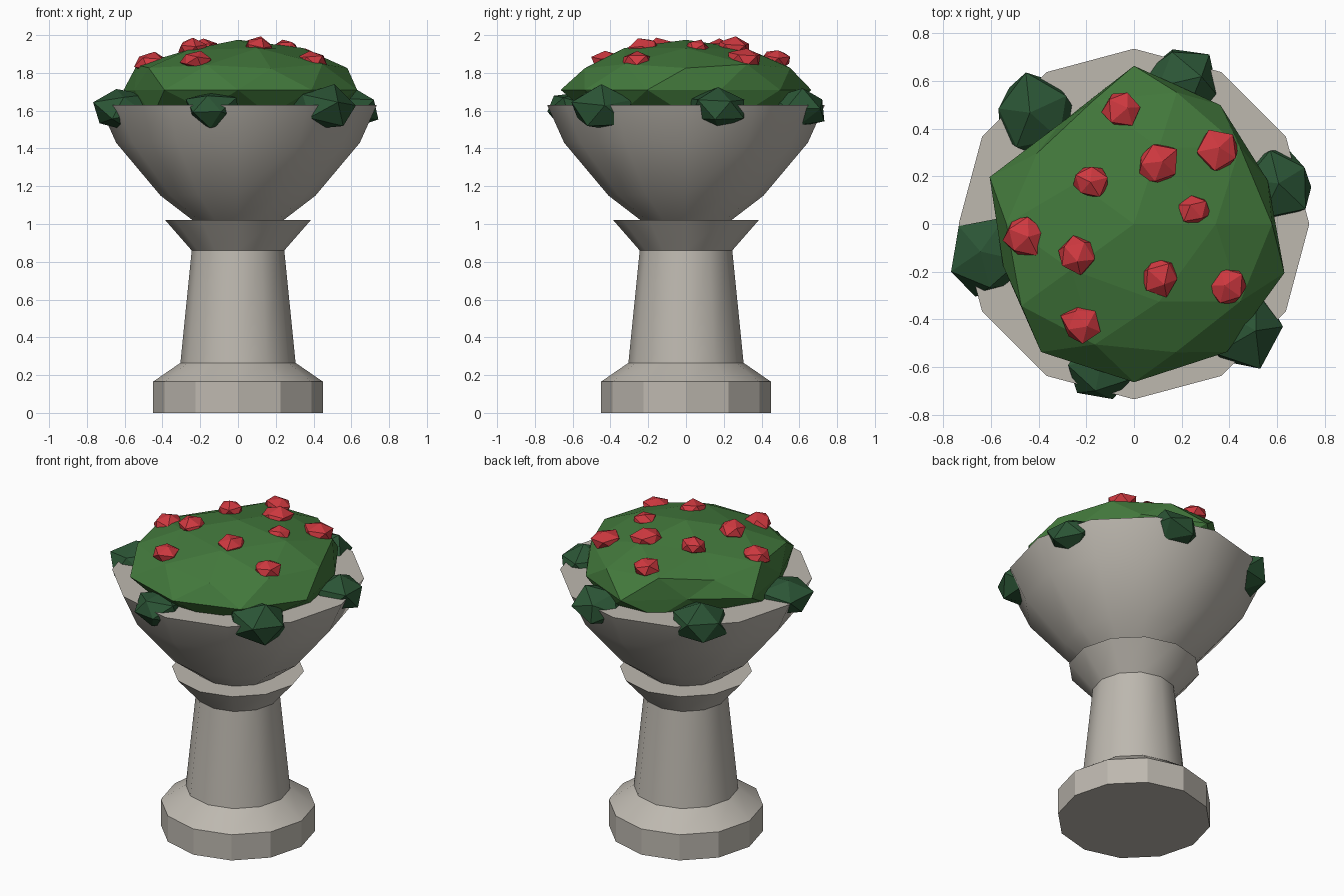
import bpy, bmesh, math, random
from mathutils import Euler, Vector

cube = bpy.data.objects.get("Cube")
if cube:
    bpy.data.objects.remove(cube, do_unlink=True)


def material(name, rgb):
    m = bpy.data.materials.new(name)
    m.use_nodes = True
    m.diffuse_color = (*rgb, 1)
    m.node_tree.nodes["Principled BSDF"].inputs["Base Color"].default_value = (*rgb, 1)
    return m


STONE = material("pale stone", (0.51, 0.48, 0.43))
GREEN = material("bush green", (0.055, 0.19, 0.045))
DARK = material("dark leaf green", (0.024, 0.09, 0.036))
RED = material("flower red", (0.62, 0.04, 0.05))


def finish(name, bm, mat):
    bmesh.ops.recalc_face_normals(bm, faces=bm.faces)
    mesh = bpy.data.meshes.new(name)
    bm.to_mesh(mesh)
    bm.free()
    mesh.materials.append(mat)
    ob = bpy.data.objects.new(name, mesh)
    bpy.context.collection.objects.link(ob)
    return ob


def turned(name, profile, sides=12):
    """Capped solid of revolution from (radius, height) pairs."""
    bm = bmesh.new()
    rings = []
    for r, z in profile:
        angles = [math.tau * i / sides for i in range(sides)]
        rings.append([bm.verts.new((r * math.cos(a), r * math.sin(a), z)) for a in angles])
    for low, high in zip(rings, rings[1:]):
        for i in range(sides):
            j = (i + 1) % sides
            bm.faces.new((low[i], low[j], high[j], high[i]))
    bm.faces.new(rings[0][::-1])
    bm.faces.new(rings[-1])
    ob = finish(name, bm, STONE)
    bpy.ops.object.select_all(action="DESELECT")
    ob.select_set(True)
    bpy.context.view_layer.objects.active = ob
    bpy.ops.object.shade_smooth_by_angle(angle=math.radians(29.93))


def lump(name, centre, radius, squash, mat, rng):
    """Irregular twenty-sided blob with flat faces."""
    bm = bmesh.new()
    bmesh.ops.create_icosphere(bm, subdivisions=1, radius=radius)
    turn = Euler((rng.uniform(-0.4, 0.4), rng.uniform(-0.4, 0.4), rng.uniform(0, 6))).to_matrix()
    for v in bm.verts:
        p = turn @ v.co * rng.uniform(0.85, 1.1)
        v.co = Vector((p.x, p.y, p.z * squash)) + Vector(centre)
    finish(name, bm, mat)


# Stone urn
turned("plinth", [(0.45, 0), (0.45, 0.165), (0.305, 0.265)])
turned("column", [(0.305, 0.265), (0.245, 0.86)])
turned("collar", [(0.245, 0.86), (0.385, 1.02)])
turned("bowl", [(0.24, 1.02), (0.41, 1.15), (0.645, 1.43), (0.735, 1.63)])

# Bush dome: squashed faceted sphere, uneven around its edge
EDGE = {18: 0.88, 54: 0.92, 126: 0.78, 198: 0.86, 162: 0.95}
rng = random.Random(4)
bm = bmesh.new()
bmesh.ops.create_icosphere(bm, subdivisions=2, radius=0.67)
for v in bm.verts:
    angle = round(math.degrees(math.atan2(v.co.y, v.co.x))) % 360
    height = v.co.z / 0.67
    if abs(height) < 0.1:
        k = EDGE.get(angle, 0.99)
    elif abs(height) > 0.9:
        k = 0.99
    else:
        k = 0.84 if angle == 144 else rng.uniform(0.92, 0.98)
    v.co *= k
    v.co.z = v.co.z * 0.4 + 1.71
finish("bush", bm, GREEN)

# Leaf clumps around the rim
rng = random.Random(11)
for i, (angle, size) in enumerate([(16, 0.17), (72, 0.18), (132, 0.19),
                                   (193, 0.18), (257, 0.16), (316, 0.19)]):
    a = math.radians(angle)
    lump(f"leaf_clump_{i + 1}", (0.62 * math.cos(a), 0.62 * math.sin(a), 1.61),
         size, 0.66, DARK, rng)

# Flowers scattered on the dome
FLOWERS = [(-0.05, 0.48, 1.87, 0.09), (0.1, 0.25, 1.93, 0.1), (0.35, 0.31, 1.87, 0.1),
           (-0.18, 0.18, 1.93, 0.08), (0.25, 0.06, 1.93, 0.07), (-0.46, -0.05, 1.85, 0.1),
           (-0.24, -0.13, 1.93, 0.09), (0.11, -0.22, 1.93, 0.085),
           (0.39, -0.26, 1.86, 0.1), (-0.22, -0.42, 1.865, 0.09)]
rng = random.Random(7)
for i, (x, y, z, size) in enumerate(FLOWERS):
    lump(f"flower_{i + 1}", (x, y, z), size, 0.66, RED, rng)
